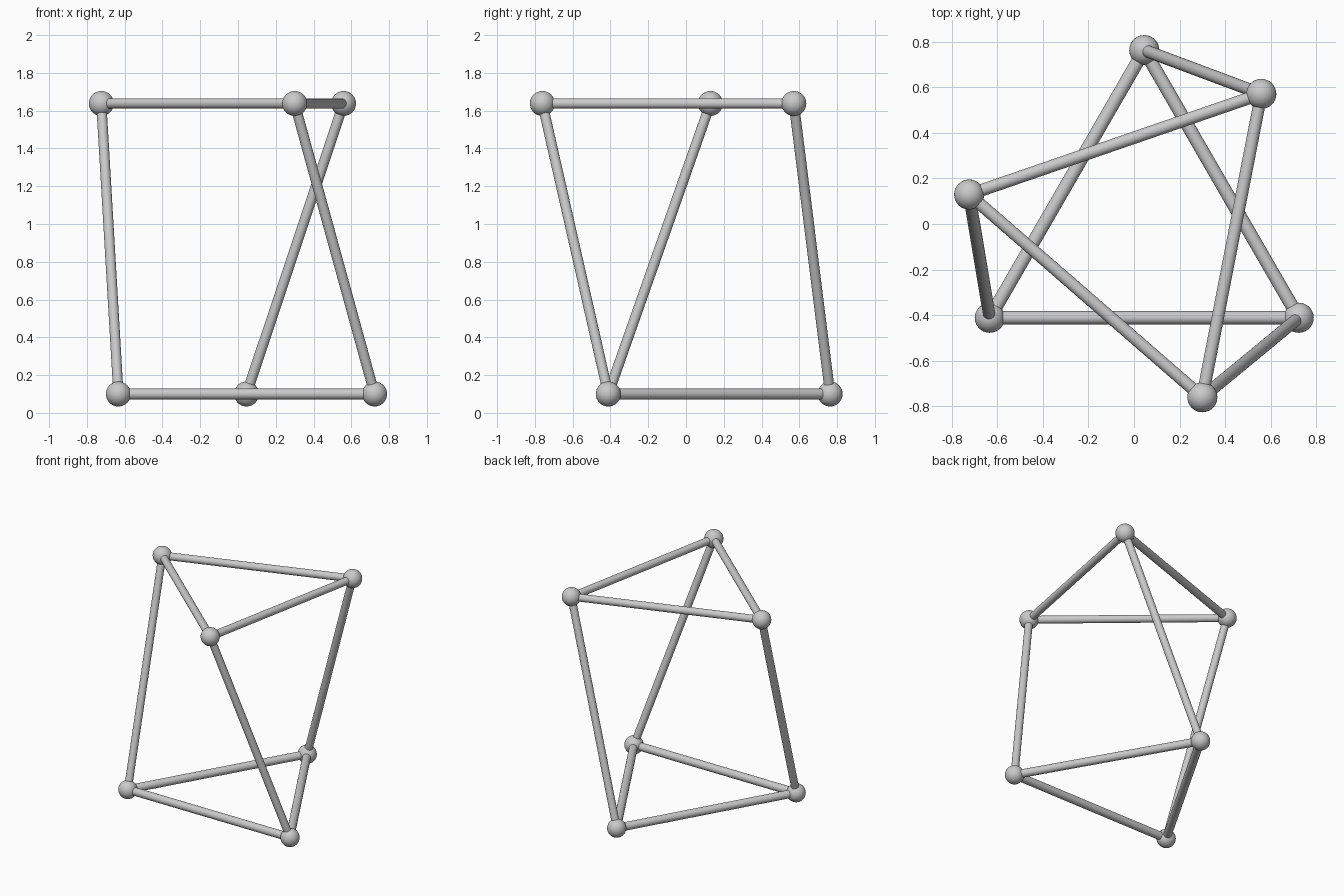
import bpy
from math import radians, sin, cos
from mathutils import Vector

cube = bpy.data.objects.get("Cube")
if cube:
    bpy.data.objects.remove(cube, do_unlink=True)

# One light grey for the whole frame
grey = bpy.data.materials.new("light_grey")
grey.use_nodes = True
COLOR = (0.59, 0.59, 0.59, 1)
grey.diffuse_color = COLOR
grey.node_tree.nodes["Principled BSDF"].inputs["Base Color"].default_value = COLOR

CENTRE = Vector((0.045, -0.02, 0))
SIDE_RADIUS = 0.783
LOW, HIGH = 0.1, 1.638
TWIST = -41
BALL, ROD, BASE_ROD = 0.066, 0.027, 0.029


def finish(name):
    obj = bpy.context.object
    obj.name = name
    obj.data.materials.append(grey)
    bpy.ops.object.shade_smooth_by_angle(angle=radians(40))


def ball(name, point):
    bpy.ops.mesh.primitive_uv_sphere_add(
        segments=32, ring_count=16, radius=BALL, location=point)
    finish(name)


def rod(name, start, end, radius):
    axis = end - start
    bpy.ops.mesh.primitive_cylinder_add(
        vertices=32, radius=radius, depth=axis.length,
        location=(start + end) / 2,
        rotation=axis.to_track_quat('Z', 'Y').to_euler())
    finish(name)


def triangle(height, turn):
    angles = [radians(90 + 120 * i + turn) for i in range(3)]
    return [CENTRE + Vector((SIDE_RADIUS * cos(a), SIDE_RADIUS * sin(a), height))
            for a in angles]


# Two equal triangles, the upper one twisted
lower = triangle(LOW, 0)
upper = triangle(HIGH, TWIST)

for i, corner in enumerate(("back", "right", "left")):
    following = (i + 1) % 3
    # Corner joints
    ball("lower_joint_" + corner, lower[i])
    ball("upper_joint_" + corner, upper[i])
    # Triangle edges and the slanted strut between them
    rod("lower_rod_" + corner, lower[i], lower[following], BASE_ROD)
    rod("upper_rod_" + corner, upper[i], upper[following], ROD)
    rod("slanted_strut_" + corner, lower[i], upper[i], ROD)
